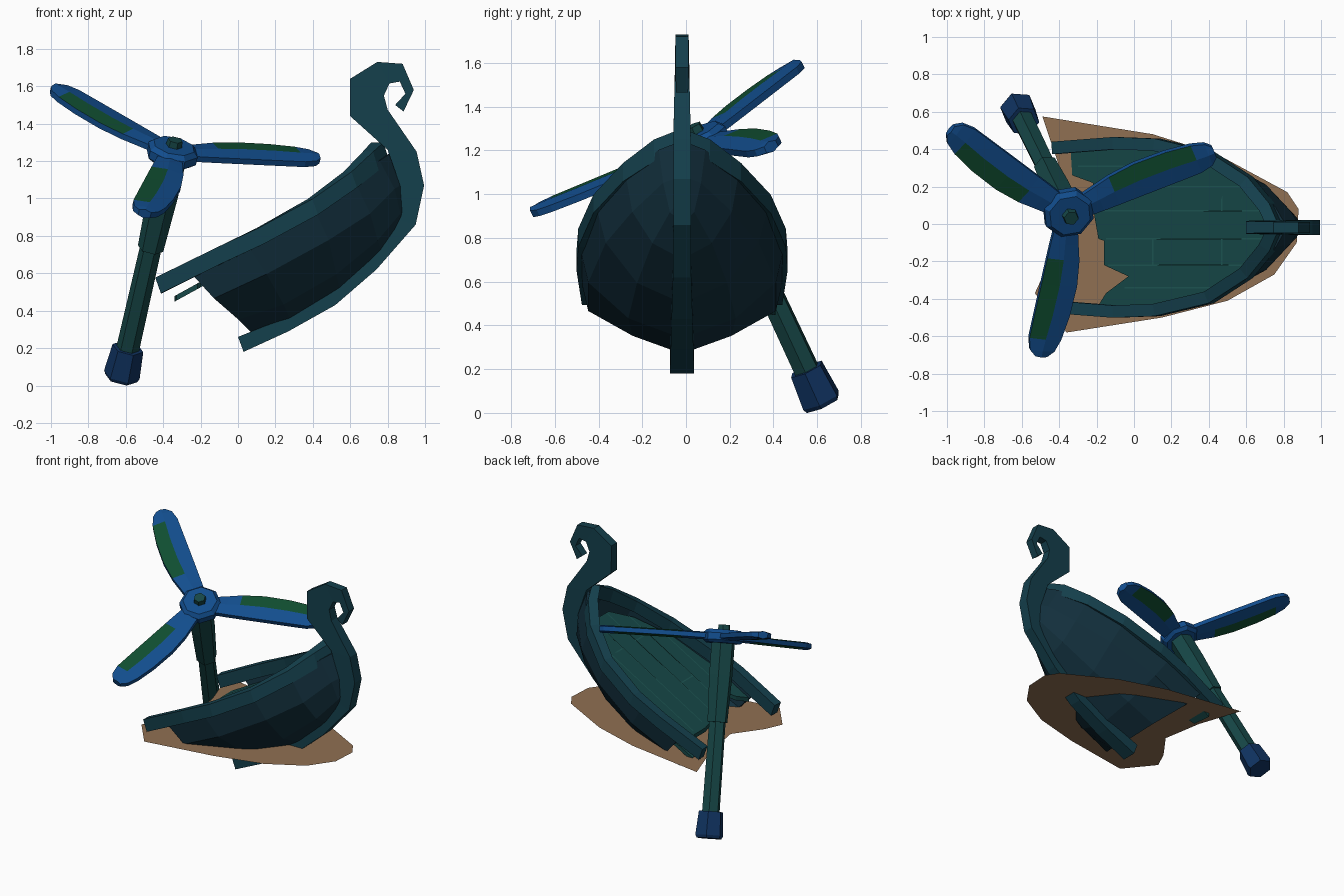
import bpy, bmesh, math
from mathutils import Vector, Matrix

if "Cube" in bpy.data.objects:
    bpy.data.objects.remove(bpy.data.objects["Cube"])

MID = -0.018  # y of the ship's centre plane

def mat(name, r, g, b):
    m = bpy.data.materials.new(name)
    m.diffuse_color = (r, g, b, 1)
    m.use_nodes = True
    m.node_tree.nodes["Principled BSDF"].inputs["Base Color"].default_value = m.diffuse_color
    return m

HULL = mat("hull_navy", 0.006, 0.028, 0.045)
TRIM = mat("trim_teal", 0.007, 0.05, 0.072)
DECK = mat("deck_teal", 0.008, 0.062, 0.062)
SEAM = mat("seam_teal", 0.012, 0.09, 0.085)
BLUE = mat("propeller_blue", 0.006, 0.075, 0.27)
NAVY = mat("foot_navy", 0.005, 0.033, 0.12)
GREEN = mat("propeller_green", 0.005, 0.075, 0.03)
SAND = mat("sand", 0.28, 0.16, 0.085)

def add(name, verts, faces, mats, loc=(0, 0, 0), idx=None):
    me = bpy.data.meshes.new(name)
    me.from_pydata([tuple(v) for v in verts], [], faces)
    for m in mats:
        me.materials.append(m)
    if idx:
        for p, i in zip(me.polygons, idx):
            p.material_index = i
    bm = bmesh.new()
    bm.from_mesh(me)
    bmesh.ops.recalc_face_normals(bm, faces=bm.faces)
    bm.to_mesh(me)
    bm.free()
    ob = bpy.data.objects.new(name, me)
    ob.location = loc
    bpy.context.collection.objects.link(ob)
    return ob

def mirror_y(ob):
    md = ob.modifiers.new("mirror", 'MIRROR')
    md.use_axis = (False, True, False)

def sweep(name, rings, m, loc=(0, 0, 0)):
    """Closed tube through equal-sized rings, capped at both ends."""
    n = len(rings[0])
    verts = [p for r in rings for p in r]
    faces = [(i*n + j, i*n + (j+1) % n, (i+1)*n + (j+1) % n, (i+1)*n + j)
             for i in range(len(rings)-1) for j in range(n)]
    faces += [tuple(range(n)), tuple(range(len(verts)-n, len(verts)))]
    return add(name, verts, faces, [m], loc)

# hull shell: stations from broken stern to bow, each gunwale -> keel
stations = [
    [(-0.25, .45, .60), (-0.13, .42, .47), (0.0, .22, .36), (0.08, .0, .28)],
    [(0.05, .455, .75), (0.15, .42, .60), (0.24, .24, .44), (0.28, .0, .35)],
    [(0.40, .385, .95), (0.48, .34, .78), (0.52, .20, .60), (0.54, .0, .51)],
    [(0.62, .25, 1.09), (0.70, .22, .92), (0.74, .13, .78), (0.76, .0, .71)],
    [(0.75, .10, 1.20), (0.83, .08, 1.05), (0.86, .05, .92), (0.87, .0, .87)],
    [(0.81, .0, 1.24), (0.88, .0, 1.08), (0.89, .0, .98), (0.88, .0, .90)]]
hv = [p for s in stations for p in s]
hf = [(i*4+j, i*4+j+1, i*4+j+5, i*4+j+4) for i in range(5) for j in range(3)]
hull = add("hull", hv, hf, [HULL], (0, MID, 0))
mirror_y(hull)
sol = hull.modifiers.new("thickness", 'SOLIDIFY')
sol.thickness = 0.02
sol.offset = 0

# gunwale rim
path = [Vector(p) for p in [(-.425, .425, .535), (-.1, .45, .695), (.12, .442, .80),
                            (.4, .375, .955), (.6, .245, 1.10), (.71, .11, 1.20), (.76, 0, 1.25)]]
rings = []
for i, p in enumerate(path):
    t = path[min(i+1, len(path)-1)] - path[max(i-1, 0)]
    s = Vector((-t.y, t.x, 0)).normalized() * 0.033
    if i == len(path)-1:
        s = Vector((0.033, 0, 0))
    h = Vector((-0.015, 0, 0.042 if i < 5 else 0.05))
    rings.append([p+s+h, p-s+h, p-s-h, p+s-h])
mirror_y(sweep("gunwale", rings, TRIM, (0, MID, 0)))

# keel, stem and curled prow: outer xz, inner xz, half width
keel = [(.03, .18, .0, .26, .055), (.27, .29, .25, .36, .052), (.52, .43, .47, .50, .048),
        (.74, .62, .69, .69, .042), (.95, .86, .85, .89, .040), (.995, 1.07, .87, 1.06, .040),
        (.955, 1.25, .80, 1.26, .040), (.80, 1.475, .60, 1.44, .035), (.78, 1.55, .60, 1.64, .032),
        (.81, 1.615, .745, 1.73, .030), (.865, 1.625, .88, 1.72, .030),
        (.895, 1.56, .94, 1.58, .030), (.84, 1.50, .885, 1.465, .028)]
sweep("keel_and_prow", [[(a, -w, b), (a, w, b), (c, w, d), (c, -w, d)]
                        for a, b, c, d, w in keel], TRIM, (0, MID, 0))

# deck with splintered aft edge
def deck_z(x):
    return 0.665 + 0.55*x + (0.06 * max(0, x - 0.3))

outline = [(-.34, .41), (-.33, .26), (-.22, .22), (-.22, .09), (-.19, -.08), (-.16, -.09),
           (-.16, -.22), (-.03, -.28), (-.15, -.37), (-.2, -.45), (.12, -.45), (.4, -.38),
           (.6, -.25), (.71, -.11), (.71, .09), (.6, .22), (.4, .35), (.12, .41)]
sweep("deck", [[(x, y, deck_z(x) + dz) for x, y in outline] for dz in (0, -0.03)], DECK)

# plank seams: lengthwise lines and staggered joints
seams = [(-.3, .31, .46, .31), (-.2, .2, .62, .2), (-.18, .07, .7, .07),
         (-.15, -.08, .7, -.08), (-.14, -.22, .62, -.22), (-.05, -.34, .46, -.34),
         (.47, .07, .47, .2), (.1, -.22, .1, -.08), (.1, .2, .1, .31), (.47, -.22, .47, -.08)]
sv, sf = [], []
for x0, y0, x1, y1 in seams:
    d = Vector((x1-x0, y1-y0)).normalized() * 0.004
    k = len(sv)
    for x, y in ((x0-d.y, y0+d.x), (x1-d.y, y1+d.x), (x1+d.y, y1-d.x), (x0+d.y, y0-d.x)):
        sv.append((x, y, deck_z(x) + 0.004))
    sf.append((k, k+1, k+2, k+3))
add("deck_seams", sv, sf, [SEAM])

# sand patch around the wreck
sand = [(-.49, .575), (.1, .48), (.45, .37), (.82, .17), (.88, .08), (.87, -.1), (.75, -.27),
        (.5, -.41), (.15, -.5), (-.36, -.58), (-.53, -.37), (-.47, -.24), (-.33, -.05), (-.38, .25)]
add("sand_patch", [(x, y, .475) for x, y in sand], [tuple(range(len(sand)))], [SAND])

# propeller shaft frame
base, hub = Vector((-.625, .625, .04)), Vector((-.345, .05, 1.27))
axis = (hub - base).normalized()
e1 = Vector((-.96, .48, 1.57)) - hub
e1 = (e1 - axis * e1.dot(axis)).normalized()
e2 = axis.cross(e1)

def at(r, t, h):
    return base + e1*r + e2*t + axis*h

def turned(name, sides, prof, m):
    """Faceted solid around the shaft axis from (radius, height) pairs."""
    step = 2*math.pi/sides
    sweep(name, [[at(r*math.cos((i+.5)*step), r*math.sin((i+.5)*step), h) for i in range(sides)]
                 for r, h in prof], m)

turned("shaft_foot", 6, [(.088, 0), (.098, .02), (.085, .18)], NAVY)
turned("shaft_lower", 6, [(.062, .17), (.058, .8)], DECK)
turned("shaft_upper", 6, [(.070, .78), (.082, 1.1), (.082, 1.34)], DECK)
turned("propeller_hub", 8, [(.115, 1.31), (.14, 1.33), (.14, 1.375), (.115, 1.40)], BLUE)
turned("hub_bolt", 6, [(.045, 1.39), (.04, 1.435)], DECK)

# three blades: radius, left edge, right edge
rows = [(.06, .06, -.06), (.18, .085, -.068), (.27, .105, -.072), (.42, .118, -.078),
        (.6, .108, -.085), (.74, .085, -.09), (.81, .06, -.075), (.845, .025, -.04)]
for k, green_side in enumerate((0, 1, 0)):
    a = math.radians(120*k)
    c, s = math.cos(a), math.sin(a)
    rings = []
    for r, l, q in rows:
        m = (l + q) / 2
        sec = [(l, .016), (m, .026), (q, .016), (q, -.016), (m, -.026), (l, -.016)]
        rings.append([at(r*c - t*s, r*s + t*c, 1.355 + h) for t, h in sec])
    blade = sweep("propeller_blade_%d" % (k+1), rings, BLUE)
    blade.data.materials.append(GREEN)
    greens = ((0, 4), (1, 3))[green_side]
    for p in blade.data.polygons:
        if p.index < 42 and 2 <= p.index // 6 <= 4 and p.index % 6 in greens:
            p.material_index = 1
